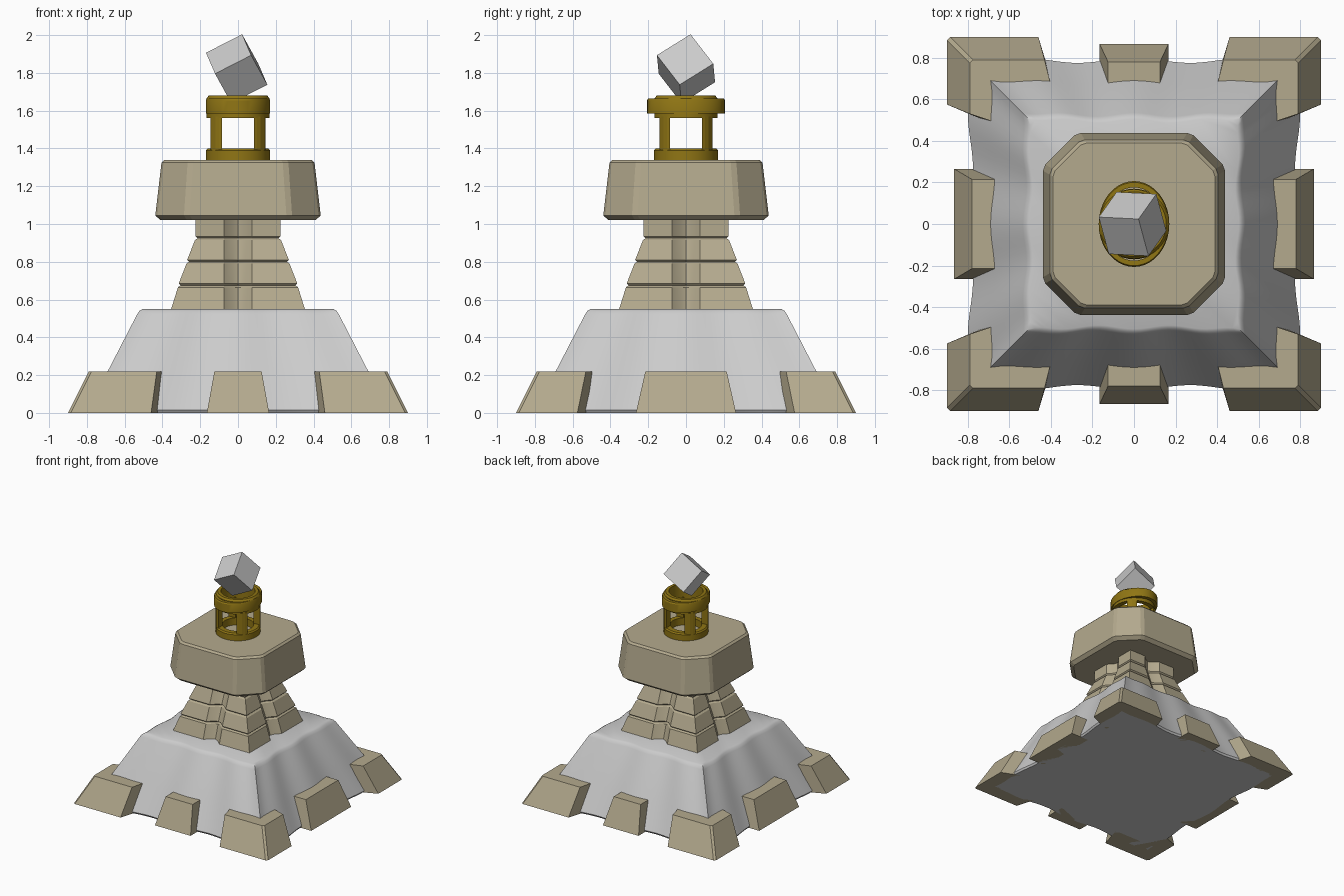
import bpy, bmesh
from math import sin, cos, pi, radians
from mathutils import Matrix, Vector

if "Cube" in bpy.data.objects:
    bpy.data.objects.remove(bpy.data.objects["Cube"])


def material(name, rgb):
    m = bpy.data.materials.new(name)
    m.diffuse_color = (*rgb, 1)
    m.use_nodes = True
    m.node_tree.nodes["Principled BSDF"].inputs["Base Color"].default_value = m.diffuse_color
    return m


STONE = material("sandstone", (0.455, 0.40, 0.27))
GOLD = material("gold", (0.28, 0.18, 0.007))


def finish(name, bm, mat=None, smooth=None):
    bmesh.ops.recalc_face_normals(bm, faces=bm.faces)
    me = bpy.data.meshes.new(name)
    bm.to_mesh(me)
    bm.free()
    ob = bpy.data.objects.new(name, me)
    bpy.context.collection.objects.link(ob)
    if mat:
        me.materials.append(mat)
    if smooth:
        bpy.ops.object.select_all(action='DESELECT')
        ob.select_set(True)
        bpy.context.view_layer.objects.active = ob
        bpy.ops.object.shade_smooth_by_angle(angle=radians(smooth))
    return ob


def loft(name, rings, mat=None, smooth=None, closed=False):
    """Skin equal-length rings; cap the ends, or join last to first."""
    bm = bmesh.new()
    vs = [[bm.verts.new(p) for p in r] for r in rings]
    n = len(vs[0])
    pairs = list(zip(vs, vs[1:])) + ([(vs[-1], vs[0])] if closed else [])
    for a, b in pairs:
        for i in range(n):
            j = (i + 1) % n
            bm.faces.new((a[i], a[j], b[j], b[i]))
    if not closed:
        bm.faces.new(vs[0])
        bm.faces.new(vs[-1])
    return finish(name, bm, mat, smooth)


def four_sided(side, z):
    """Repeat one side's (along, outward) points around four sides."""
    out = []
    for k in range(4):
        c, s = round(cos(k * pi / 2)), round(sin(k * pi / 2))
        out += [(a * c + d * s, a * s - d * c, z) for a, d in side]
    return out


# wavy skirt-like base
def skirt_ring(h, z, amp):
    n = 32
    side = []
    for i in range(n):
        t = -1 + 2 * i / n
        fold = amp * (0.5 * cos(t * 0.8 * 2 * pi / 0.54) - 0.5) * (1 - t ** 6)
        side.append((t * h, h + fold))
    return four_sided(side, z)


loft("draped_base", [skirt_ring(h, z, a) for h, z, a in [
    (0.79, 0.0, 0.025), (0.80, 0.015, 0.025), (0.69, 0.22, 0.02), (0.535, 0.52, 0.018),
    (0.522, 0.54, 0.018), (0.505, 0.55, 0.018)]], smooth=40)

# corner foundation stones
for sx in (-1, 1):
    for sy in (-1, 1):
        def corner(h, z, ex, ey, i, c=0.015):
            pts = [(h, h - c), (h - c, h), (ex, h), (0.40, i), (i, i), (i, 0.49)]
            pts.append((h, ey))
            return [(x * sx, y * sy, z) for x, y in pts]
        loft("corner_stone", [corner(0.90, 0, 0.46, 0.575, 0.70),
                              corner(0.79, 0.22, 0.43, 0.53, 0.67)], STONE)

# foundation stones in the middle of each side
for k in range(4):
    rot = Matrix.Rotation(k * pi / 2, 3, 'Z')
    wb, wt = ((0.165, 0.125), (0.265, 0.215))[k % 2]

    def block(w, y0, y1, z):
        return [rot @ Vector(p) for p in
                [(-w, y0, z), (w, y0, z), (w, y1, z), (-w, y1, z)]]
    loft("side_stone", [block(wb, -0.865, -0.70, 0),
                        block(wt, -0.78, -0.67, 0.22)], STONE)


# banded tower with a notch down each face
def tower_ring(h, z):
    w, d = 0.075, 0.055
    return four_sided([(-h, h), (-w, h), (-w * 0.4, h - d * 0.75), (0, h - d),
                       (w * 0.4, h - d * 0.75), (w, h)], z)


tower = [(0.357, 0.54)]
for h, z in ((0.318, 0.665), (0.273, 0.79), (0.228, 0.915)):
    tower += [(h, z), (h - 0.014, z + 0.01), (h - 0.004, z + 0.02)]
tower[-1] = (0.224, 0.935)
tower.append((0.224, 1.04))
loft("banded_tower", [tower_ring(h, z) for h, z in tower], STONE, 25)


# chamfered eight-sided head block, with narrow strips along its edges
def head_ring(h, z):
    a, s = h * 0.585, 0.03
    side = [(-a, h), (a, h), (a + s, h - 0.011), (h - 0.011, a + s)]
    return four_sided(side, z)


loft("head_block", [head_ring(h, z) for h, z in [
    (0.41, 1.02), (0.438, 1.045), (0.405, 1.325), (0.39, 1.34)]], STONE)


# gold lantern: two rings, an oval flange and four posts
def lathe_ring(name, profile, sy=1.0, n=40):
    rings = [[(r * cos(2 * pi * i / n), r * sy * sin(2 * pi * i / n), z)
              for i in range(n)] for r, z in profile]
    return loft(name, rings, GOLD, 30, closed=True)


lathe_ring("lantern_foot", [(0.12, 1.335), (0.17, 1.335), (0.17, 1.39),
                            (0.16, 1.40), (0.12, 1.40)])
lathe_ring("lantern_crown", [(0.13, 1.56), (0.167, 1.56), (0.167, 1.665),
                             (0.155, 1.68), (0.13, 1.68)])
lathe_ring("crown_flange", [(0.145, 1.585), (0.17, 1.585), (0.17, 1.655),
                            (0.165, 1.665), (0.145, 1.665)], 1.215)
for sx in (-1, 1):
    for sy in (-1, 1):
        plan = [(0.085, 0.085), (0.146, 0.085), (0.137, 0.10), (0.12, 0.12),
                (0.10, 0.133), (0.085, 0.14)]
        loft("lantern_post", [[(x * sx, y * sy, z) for x, y in plan]
                              for z in (1.39, 1.57)], GOLD)

# tilted cube resting in the crown
u = Vector((-0.048, 0.178, 0.111)).normalized()
v = Vector((-0.196, 0.01, -0.10))
v = (v - u * v.dot(u)).normalized()
w = Vector((0.095, 0.125, -0.143))
w = (w - u * w.dot(u) - v * w.dot(v)).normalized()
bm = bmesh.new()
bmesh.ops.create_cube(bm, size=0.215)
bmesh.ops.transform(bm, matrix=Matrix((u, v, w)).transposed().to_4x4(), verts=bm.verts)
bmesh.ops.translate(bm, vec=(-0.007, 0, 1.822), verts=bm.verts)
finish("tilted_cube", bm)
